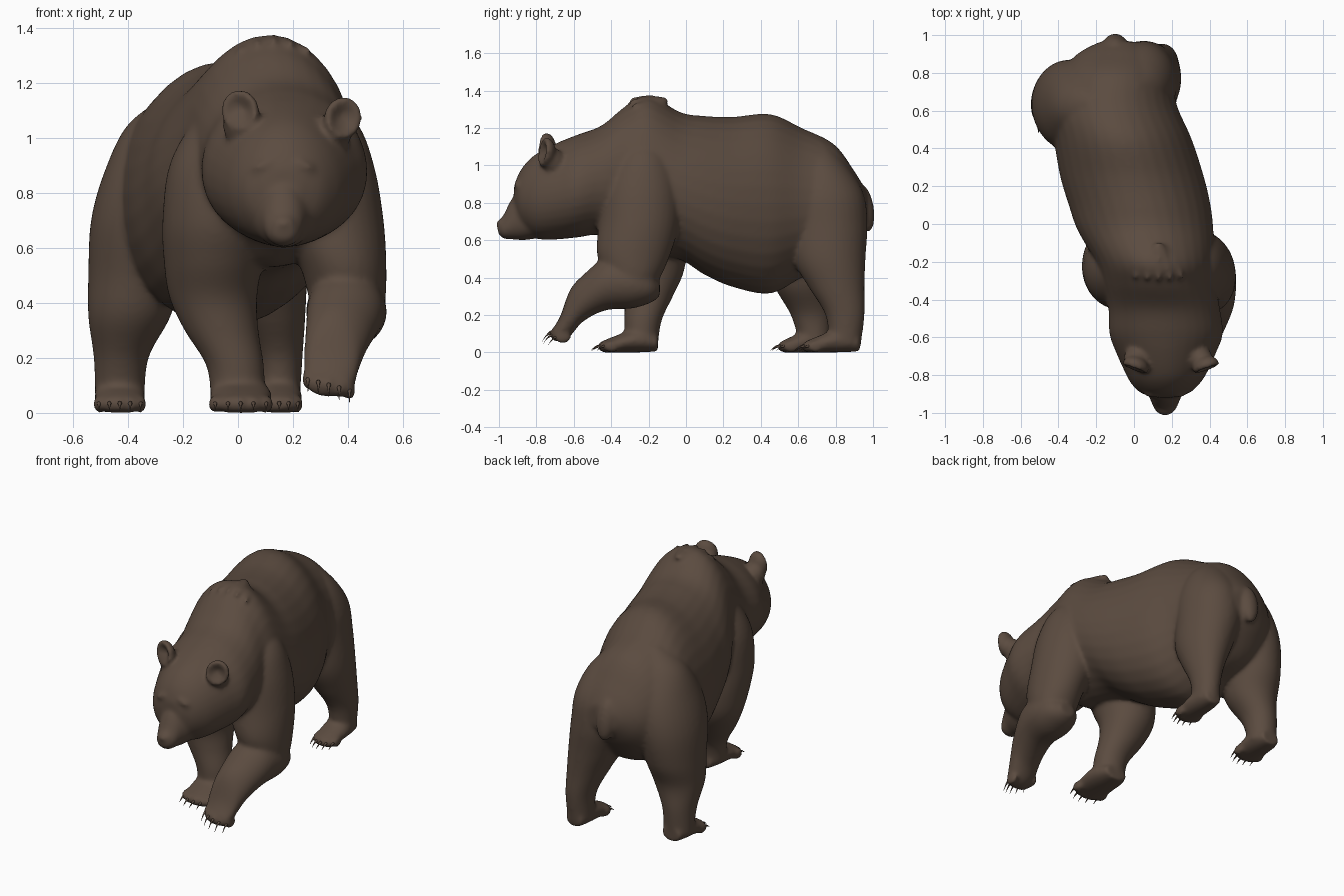
import bpy, bmesh, math
from mathutils import Vector, Matrix, Euler

cube = bpy.data.objects.get("Cube")
if cube:
    bpy.data.objects.remove(cube)

fur = bpy.data.materials.new("brown_fur")
fur.use_nodes = True
fur.diffuse_color = (0.105, 0.071, 0.051, 1)
shader = fur.node_tree.nodes["Principled BSDF"]
shader.inputs["Base Color"].default_value = fur.diffuse_color
shader.inputs["Roughness"].default_value = 0.8

SIDES, STEPS = 32, 6
flesh, horn = bmesh.new(), bmesh.new()


def spline(a, b, c, d, t):
    return 0.5 * (2 * b + (c - a) * t + (2 * a - 5 * b + 4 * c - d) * t * t
                  + (3 * b - a - 3 * c + d) * t ** 3)


def loft(sections, up, pear=0.0):
    """Smooth tube through (x, y, z, half width, half depth) sections."""
    last, rows = len(sections) - 1, []
    for i in range(last):
        keys = [sections[min(max(i + k, 0), last)] for k in (-1, 0, 1, 2)]
        rows += [[spline(*v, s / STEPS) for v in zip(*keys)] for s in range(STEPS)]
    rows.append(sections[-1])
    rings = []
    for x, y, z, w, d in rows:
        ring = []
        for k in range(SIDES):
            a = math.tau * k / SIDES
            side = math.cos(a) * w * (1 - pear * math.sin(a))
            p = Vector((x + side, y, z)) + Vector(up) * (math.sin(a) * d)
            ring.append(flesh.verts.new(p))
        rings.append(ring)
    for r, q in zip(rings, rings[1:]):
        for k in range(SIDES):
            n = (k + 1) % SIDES
            flesh.faces.new((r[k], r[n], q[n], q[k]))
    flesh.faces.new(rings[0])
    flesh.faces.new(rings[-1])


def blob(center, size, turn=(0, 0, 0), cupped=False):
    """Ellipsoid, with an optional hollow in its front."""
    made = bmesh.ops.create_uvsphere(flesh, u_segments=24, v_segments=16, radius=1)["verts"]
    place = Matrix.LocRotScale(Vector(center), Euler(turn), Vector(size))
    for v in made:
        if cupped and v.co.y < 0:
            v.co.y *= 1 - 1.3 * (1 - v.co.x ** 2 - v.co.z ** 2)
        v.co = place @ v.co


def claw(base, length, drop):
    """Curved tapering spike pointing forward and down."""
    rings = []
    for i in range(5):
        t = i / 4
        c = Vector(base) + Vector((0, -length * t, -drop * t * t))
        r = 0.009 * (1 - 0.9 * t)
        rings.append([horn.verts.new(c + Vector((r * math.cos(a), 0, r * math.sin(a))))
                      for a in (math.tau * k / 8 for k in range(8))])
    for r, q in zip(rings, rings[1:]):
        for k in range(8):
            horn.faces.new((r[k], r[k - 1], q[k - 1], q[k]))
    horn.faces.new(rings[0])
    horn.faces.new(rings[-1])


def toes(x, y, z, width, drop, slope=0.0):
    for k in range(-2, 3):
        tx, ty, tz = x + k * width * 0.42, y + 0.008 * k * k, z + slope * k
        blob((tx, ty, tz), (width * 0.25, 0.045, 0.034))
        claw((tx, ty - 0.03, tz + 0.003), 0.05, drop)


def foot(x, heel, toe, w):
    length = toe - heel
    loft([(x, heel, 0.05, w * 0.7, 0.045), (x, heel + length * 0.35, 0.065, w, 0.065),
          (x, heel + length * 0.75, 0.045, w, 0.045), (x, toe, 0.03, w * 0.8, 0.03)], UP)
    toes(x, toe + 0.02, 0.032, w, 0.025)


UP, BACK = (0, 0, 1), (0, 1, 0)

# Torso, neck and head, rump to brow
loft([(-.08, .965, .78, .1, .08), (-.08, .9, .78, .22, .19), (-.1, .79, .79, .29, .325),
      (-.11, .62, .8, .34, .4), (-.06, .45, .795, .365, .48), (-.01, .25, .805, .38, .455),
      (.03, .1, .84, .375, .425), (.06, -.03, .89, .36, .395), (.11, -.2, .95, .315, .425),
      (.13, -.32, .93, .3, .39), (.16, -.45, .92, .295, .295), (.17, -.58, .89, .3, .275),
      (.17, -.68, .865, .265, .26), (.17, -.78, .84, .22, .235), (.167, -.84, .83, .185, .2),
      (.165, -.89, .825, .135, .14), (.165, -.92, .83, .06, .06)], UP, 0.06)

# Muzzle
loft([(.165, -.8, .74, .13, .13), (.165, -.87, .735, .105, .135), (.165, -.93, .715, .078, .11),
      (.165, -.975, .672, .06, .065), (.165, -1.005, .668, .035, .035)], UP, 0.15)

# Planted front leg
loft([(.05, -.22, 1.2, .06, .05), (-.01, -.23, 1.06, .15, .14), (-.06, -.24, .9, .19, .2),
      (-.08, -.23, .7, .195, .22), (-.09, -.2, .55, .18, .205), (-.09, -.18, .42, .16, .165),
      (-.06, -.2, .3, .135, .13), (-.01, -.23, .17, .105, .1), (.0, -.24, .04, .1, .09)], BACK)
foot(.01, -.15, -.45, .11)

# Raised front leg: upper arm, then forearm and paw
loft([(.22, -.22, 1.2, .06, .05), (.28, -.23, 1.06, .15, .14), (.32, -.24, .9, .175, .2),
      (.34, -.25, .7, .19, .215), (.385, -.28, .52, .155, .195), (.4, -.28, .38, .13, .13),
      (.4, -.28, .3, .07, .06)], BACK)
loft([(.4, -.14, .34, .05, .04), (.4, -.19, .35, .11, .085), (.395, -.29, .365, .145, .13),
      (.39, -.43, .365, .14, .14), (.365, -.55, .29, .12, .125), (.345, -.62, .21, .105, .125),
      (.335, -.67, .13, .095, .07), (.33, -.71, .095, .075, .035)], UP)
toes(.33, -.69, .1, .09, .045, -.01)

# Hind legs, one stepping forward and one pushing back
loft([(-.2, .62, 1.16, .05, .05), (-.25, .62, 1.05, .15, .14), (-.31, .62, .88, .175, .22),
      (-.345, .63, .7, .19, .24), (-.375, .64, .5, .17, .2), (-.395, .63, .35, .15, .155),
      (-.425, .67, .2, .1, .11), (-.43, .69, .04, .09, .08)], BACK)
foot(-.43, .77, .51, .09)
loft([(-.02, .7, 1.12, .05, .05), (.01, .72, 1.0, .14, .14), (.04, .74, .85, .175, .21),
      (.05, .755, .68, .185, .215), (.09, .765, .5, .16, .195), (.125, .805, .35, .12, .15),
      (.15, .85, .2, .085, .105), (.15, .85, .04, .075, .085)], BACK)
foot(.15, .93, .64, .08)

# Tail, nose, brows, ear roots and ears
blob((-.1, .955, .77), (.06, .05, .13), (.15, 0, 0))
blob((.165, -.985, .685), (.045, .03, .032))
for s in (-1, 1):
    blob((.165 + s * .07, -.89, .9), (.05, .03, .022), (0, s * .4, 0))
    blob((.18 + s * .165, -.71, 1.03 - s * .01), (.07, .06, .075), (0, s * .5, 0))
    blob((.195 + s * .187, -.755, 1.085 - s * .013), (.072, .055, .08), (-.1, s * .35, s * .3), True)

# Ruffled tuft on the shoulder hump
for k in range(-2, 3):
    blob((.13 + k * .04, -.2, 1.35 - .008 * k * k), (.018, .11, .026), (0, 0, k * .25))


def finish(bm, name):
    bmesh.ops.recalc_face_normals(bm, faces=bm.faces[:])
    for v in bm.verts:
        v.co.z = max(v.co.z, 0)
    mesh = bpy.data.meshes.new(name)
    bm.to_mesh(mesh)
    bm.free()
    mesh.materials.append(fur)
    mesh.shade_smooth()
    obj = bpy.data.objects.new(name, mesh)
    bpy.context.collection.objects.link(obj)
    return obj


finish(horn, "claws")
body = finish(flesh, "bear_body")

# Fuse the overlapping forms into one soft skin
fuse = body.modifiers.new("fuse", "REMESH")
fuse.mode = "VOXEL"
fuse.voxel_size = 0.011
fuse.use_smooth_shade = True
soften = body.modifiers.new("soften", "SMOOTH")
soften.factor = 0.5
soften.iterations = 14
